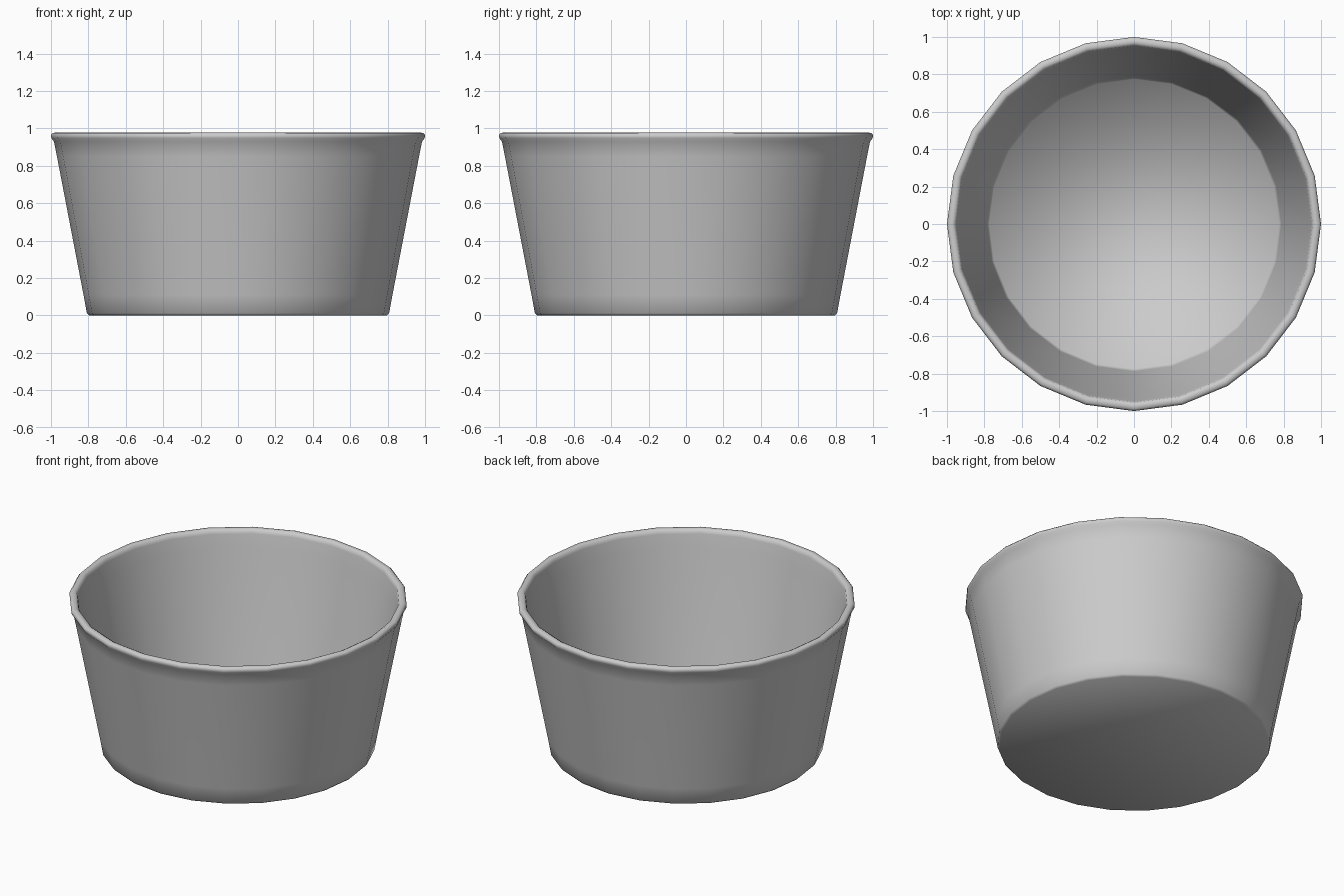
import bpy, bmesh, math

if "Cube" in bpy.data.objects:
    bpy.data.objects.remove(bpy.data.objects["Cube"])

SIDES = 24

# Cross-section (radius, height): outer base, outer wall, rolled rim, inner wall, floor
profile = [
    (0.795, 0.0), (0.808, 0.012), (0.826, 0.11), (0.968, 0.85),
    (0.984, 0.93), (0.998, 0.948), (1.0, 0.965), (0.99, 0.976),
    (0.97, 0.978), (0.955, 0.97), (0.95, 0.95), (0.935, 0.87),
    (0.788, 0.10), (0.775, 0.045),
]


def lathe(name, points, sides):
    bm = bmesh.new()
    rings = []
    for r, z in points:
        rings.append([bm.verts.new((r * math.cos(2 * math.pi * i / sides),
                                    r * math.sin(2 * math.pi * i / sides), z))
                      for i in range(sides)])
    # Walls
    for a, b in zip(rings, rings[1:]):
        for i in range(sides):
            j = (i + 1) % sides
            bm.faces.new((a[i], a[j], b[j], b[i]))
    # Underside and inner floor
    bm.faces.new(rings[0][::-1])
    bm.faces.new(rings[-1])
    bmesh.ops.recalc_face_normals(bm, faces=bm.faces[:])
    for f in bm.faces:
        f.smooth = True
    mesh = bpy.data.meshes.new(name)
    bm.to_mesh(mesh)
    bm.free()
    obj = bpy.data.objects.new(name, mesh)
    bpy.context.collection.objects.link(obj)
    return obj


# Tapered open bowl
lathe("bowl", profile, SIDES)
